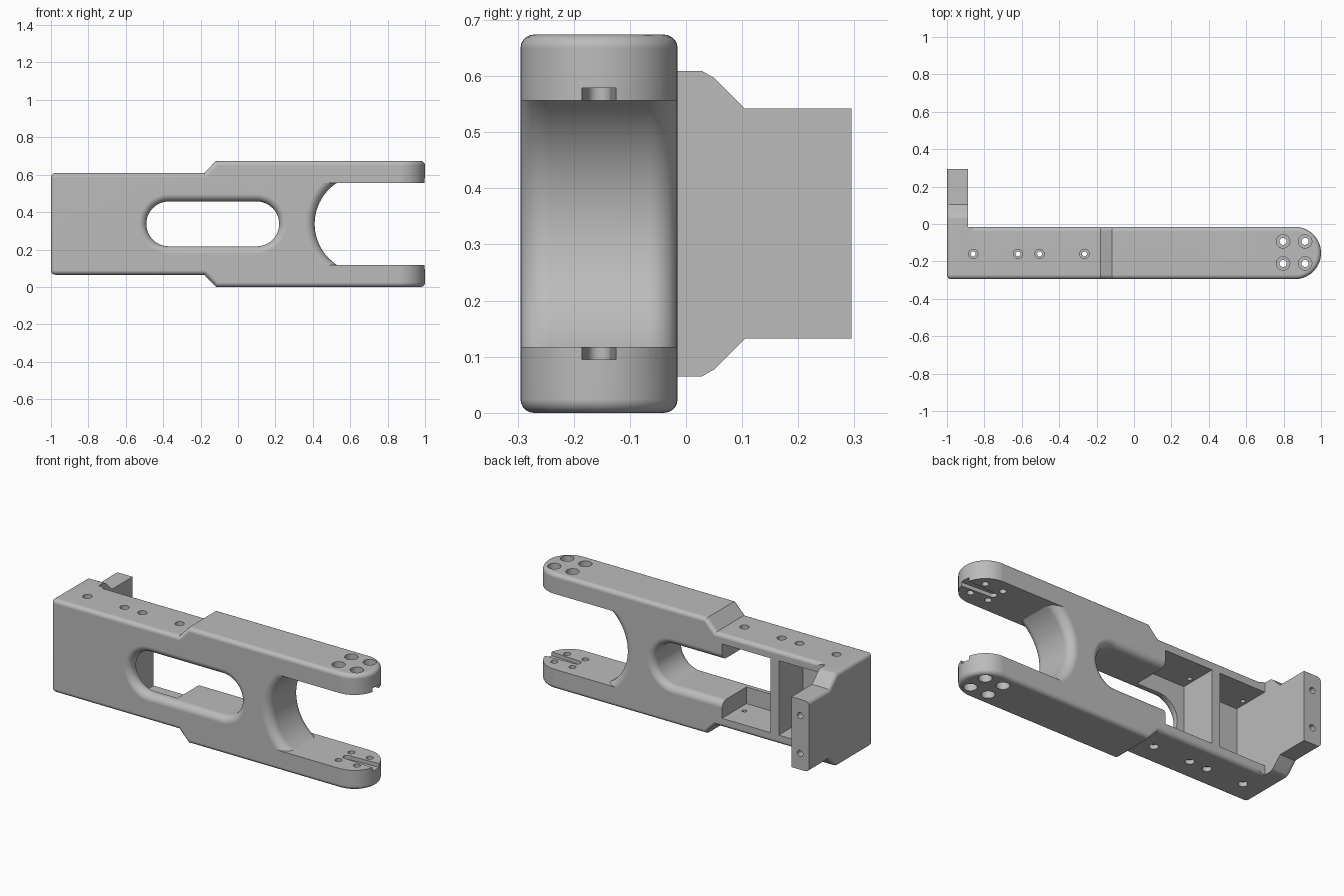
import bpy, bmesh, math

cube = bpy.data.objects.get("Cube")
if cube:
    bpy.data.objects.remove(cube, do_unlink=True)

TOP, MID = 0.674, 0.337          # overall height and symmetry plane
FRONT, BACK = -0.295, -0.015     # body depth
AXIS_Y = (FRONT + BACK) / 2
cutters = []


def loft(name, rings):
    """Closed solid through matching rings of points."""
    bm = bmesh.new()
    loops = [[bm.verts.new(p) for p in ring] for ring in rings]
    for a, b in zip(loops, loops[1:]):
        for i in range(len(a)):
            j = (i + 1) % len(a)
            bm.faces.new((a[i], a[j], b[j], b[i]))
    bm.faces.new(loops[0])
    bm.faces.new(loops[-1])
    bmesh.ops.recalc_face_normals(bm, faces=bm.faces[:])
    mesh = bpy.data.meshes.new(name)
    bm.to_mesh(mesh)
    bm.free()
    obj = bpy.data.objects.new(name, mesh)
    bpy.context.collection.objects.link(obj)
    return obj


def prism(name, outline, lo, hi, axis):
    place = {"x": lambda a, b, t: (t, a, b),
             "y": lambda a, b, t: (a, t, b),
             "z": lambda a, b, t: (a, b, t)}[axis]
    return loft(name, [[place(a, b, t) for a, b in outline] for t in (lo, hi)])


def arc(cx, cy, r, start, end, n):
    angles = [math.radians(start + (end - start) * i / n) for i in range(n + 1)]
    return [(cx + r * math.cos(t), cy + r * math.sin(t)) for t in angles]


def rect(a0, a1, b0, b1):
    return [(a0, b0), (a1, b0), (a1, b1), (a0, b1)]


def boolean(target, tool, operation):
    mod = target.modifiers.new(tool.name, "BOOLEAN")
    mod.operation, mod.solver, mod.object = operation, "EXACT", tool
    tool.hide_render = True
    cutters.append(tool)


def cut(tool):
    boolean(frame, tool, "DIFFERENCE")


def mirrored(half):
    """Complete a lower outline with its reflection in the mid plane."""
    return half + [(a, TOP - b) for a, b in reversed(half)]


def flared(name, outline, f):
    """Through cutter whose mouth is rounded on the front and back faces."""
    steps = [(f - f * math.cos(t), f - f * math.sin(t))
             for t in (math.pi / 2 * i / 7 for i in range(8))]
    rows = [(FRONT - 0.05, f)] + [(FRONT + d, o) for d, o in steps]
    rows += [(BACK - d, o) for d, o in reversed(steps)] + [(BACK + 0.05, f)]
    return loft(name, [[(x, y, z) for x, z in outline(o)] for y, o in rows])


# Main frame: side, plan and end silhouettes intersected
frame = prism("fork_frame", mirrored([(-1.2, 0.065), (-0.18, 0.065), (-0.118, 0), (1.2, 0)]),
              -0.5, 0.5, "y")
plan = ([(-1, FRONT)] + arc(0.86, AXIS_Y, 0.14, -90, 90, 28)
        + [(-0.85, BACK), (-0.85, 0.35), (-1, 0.35)])
boolean(frame, prism("plan_shape", plan, -0.3, 1, "z"), "INTERSECT")
end = [(-0.5, -0.2), (-0.01, -0.2), (0.0, 0.049), (0.05, 0.077), (0.105, 0.132), (0.5, 0.132)]
boolean(frame, prism("end_shape", mirrored(end), -1.3, 1.3, "x"), "INTERSECT")

# Rounded outer edges
bevel = frame.modifiers.new("rounded_edges", "BEVEL")
bevel.width, bevel.segments = 0.024, 5
bevel.limit_method, bevel.angle_limit = "ANGLE", math.radians(50)
bevel.use_clamp_overlap = False

# Crisp end and inner face of the mounting flange
cut(prism("flange_end_trim", rect(-1.2, -0.6, 0.295, 0.6), -0.2, 1, "z"))
cut(prism("flange_side_trim", rect(-0.887, -0.75, BACK - 0.001, 0.6), -0.2, 1, "z"))


# Fork throat and long window
def throat(o):
    r = 0.262 + o
    a = math.degrees(math.asin(0.22 / r))
    return arc(0.672, MID, r, 180 - a, 180 + a, 40) + [(1.2, MID - 0.22), (1.2, MID + 0.22)]


def window(o):
    return arc(0.10, MID, 0.12 + o, -90, 90, 24) + arc(-0.37, MID, 0.12 + o, 90, 270, 24)


cut(flared("throat_cutter", throat, 0.05))
cut(flared("window_cutter", window, 0.04))

# Two rear pockets with a divider between them
for x0, x1 in ((-0.887, -0.588), (-0.534, -0.222)):
    cut(prism("pocket_cutter", rect(x0, x1, -0.24, 0.1), 0.12, TOP - 0.12, "z"))


# Counterbored screw holes through both walls
def screw_hole(x, y, wide, narrow, skin, depth):
    cut(prism("hole_cutter", arc(x, y, narrow, 0, 345, 23), -0.1, 0.8, "z"))
    for lo, hi in ((-0.1, skin + depth), (TOP - skin - depth, 0.8)):
        cut(prism("bore_cutter", arc(x, y, wide, 0, 345, 23), lo, hi, "z"))


for x in (-0.86, -0.62, -0.505, -0.265):
    screw_hole(x, -0.16, 0.025, 0.013, 0.065, 0.025)
for x in (0.797, 0.915):
    for y in (-0.093, -0.211):
        screw_hole(x, y, 0.036, 0.019, 0, 0.06)

# Tapered grooves on the inner faces of the prongs
groove = [(1.1, AXIS_Y - 0.036)] + arc(0.81, AXIS_Y, 0.02, 270, 90, 10) + [(1.1, AXIS_Y + 0.036)]
for lo, hi in ((0.095, 0.2), (TOP - 0.2, TOP - 0.095)):
    cut(prism("groove_cutter", groove, lo, hi, "z"))

# Screw holes in the flange end
for z in (MID - 0.11, MID + 0.11):
    cut(prism("flange_hole_cutter", arc(-0.943, z, 0.018, 0, 345, 23), 0.2, 0.4, "y"))

# Bake the result and drop the helpers
result = bpy.data.meshes.new_from_object(
    frame.evaluated_get(bpy.context.evaluated_depsgraph_get()))
frame.modifiers.clear()
frame.data = result
for tool in cutters:
    bpy.data.objects.remove(tool, do_unlink=True)

# One plain grey
grey = bpy.data.materials.new("plain_grey")
grey.use_nodes = True
grey.diffuse_color = (0.5, 0.5, 0.5, 1)
for node in grey.node_tree.nodes:
    if node.type == "BSDF_PRINCIPLED":
        node.inputs["Base Color"].default_value = (0.5, 0.5, 0.5, 1)
frame.data.materials.clear()
frame.data.materials.append(grey)

bpy.ops.object.select_all(action="DESELECT")
frame.select_set(True)
bpy.context.view_layer.objects.active = frame
bpy.ops.object.shade_smooth_by_angle(angle=math.radians(30))
weighted = frame.modifiers.new("clean_shading", "WEIGHTED_NORMAL")
weighted.keep_sharp = True
